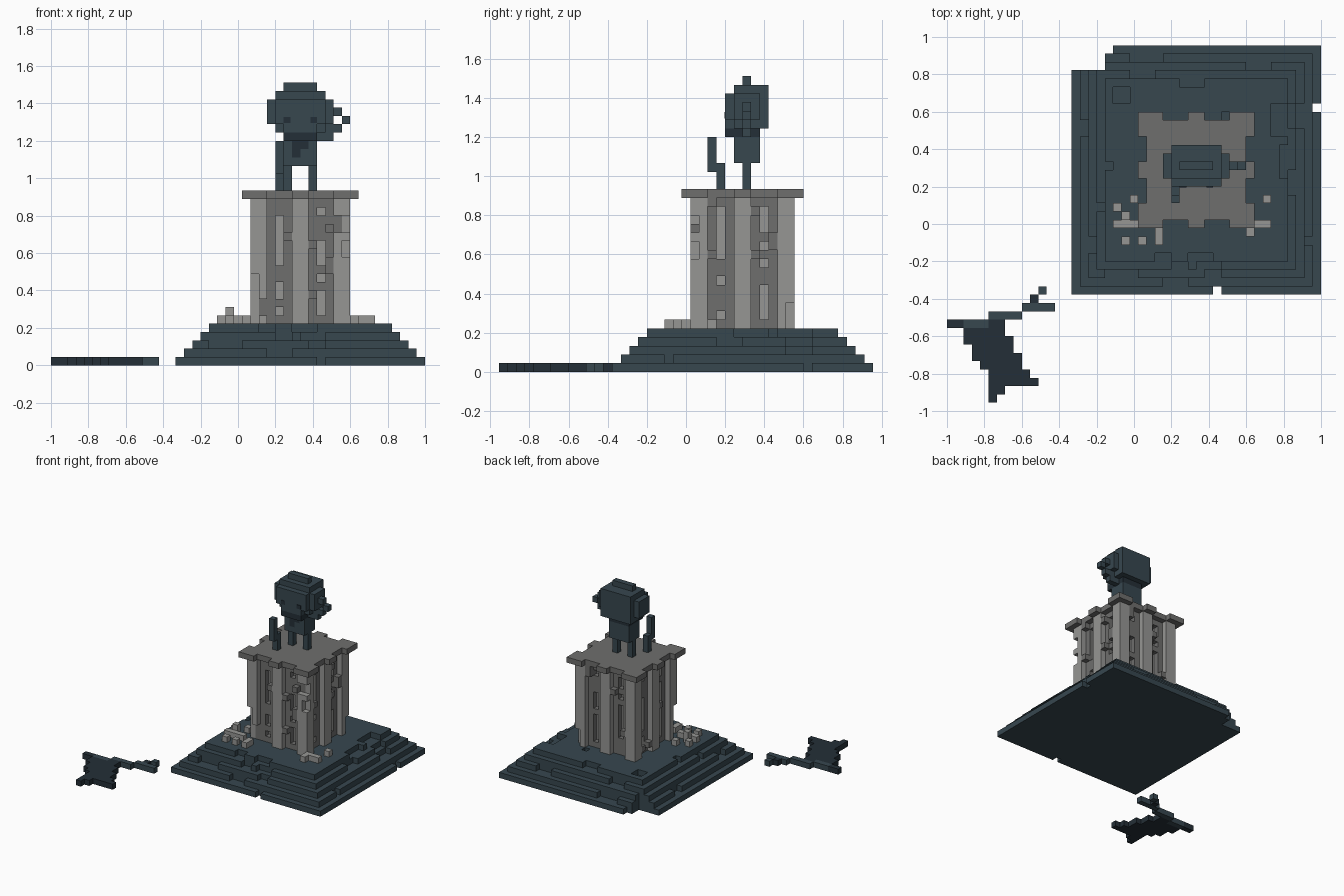
import bpy, bmesh, random

if "Cube" in bpy.data.objects:
    bpy.data.objects.remove(bpy.data.objects["Cube"])
random.seed(4)
V = 2 / 45                      # size of one cube
X0, Y0 = -1.0, -21.5 * V        # grid origin


def material(name, rgb):
    lin = [((c / 255 + 0.055) / 1.055) ** 2.4 for c in rgb]
    m = bpy.data.materials.new(name)
    m.diffuse_color = (*lin, 1)
    m.use_nodes = True
    m.node_tree.nodes["Principled BSDF"].inputs["Base Color"].default_value = m.diffuse_color
    return m


MATS = [material("slate", (55, 71, 79)), material("dark slate", (36, 47, 55)),
        material("light stone", (150, 150, 148)), material("dark stone", (110, 110, 109))]
SLATE, DARK, LIGHT, STONE = range(4)
SIDES = [((1, 0, 0), [(1, 0, 0), (1, 1, 0), (1, 1, 1), (1, 0, 1)]),
         ((-1, 0, 0), [(0, 1, 0), (0, 0, 0), (0, 0, 1), (0, 1, 1)]),
         ((0, 1, 0), [(1, 1, 0), (0, 1, 0), (0, 1, 1), (1, 1, 1)]),
         ((0, -1, 0), [(0, 0, 0), (1, 0, 0), (1, 0, 1), (0, 0, 1)]),
         ((0, 0, 1), [(0, 0, 1), (1, 0, 1), (1, 1, 1), (0, 1, 1)]),
         ((0, 0, -1), [(0, 1, 0), (1, 1, 0), (1, 0, 0), (0, 0, 0)])]


def box(x, y, z):
    """All cells in three half-open ranges."""
    return [(i, j, k) for i in range(*x) for j in range(*y) for k in range(*z)]


def fill(cells, x, y, z, mat):
    cells.update(dict.fromkeys(box(x, y, z), mat))


def cut(cells, x, y, z):
    for c in box(x, y, z):
        cells.pop(c, None)


def build(name, cells):
    """Turn cubes into one mesh with only the outer faces."""
    bm = bmesh.new()
    verts = {}
    for c, mat in cells.items():
        for d, corners in SIDES:
            if tuple(a + b for a, b in zip(c, d)) in cells:
                continue
            loop = []
            for q in corners:
                p = tuple(a + b for a, b in zip(c, q))
                if p not in verts:
                    verts[p] = bm.verts.new((X0 + p[0] * V, Y0 + p[1] * V, p[2] * V))
                loop.append(verts[p])
            bm.faces.new(loop).material_index = mat
    me = bpy.data.meshes.new(name)
    bm.to_mesh(me)
    bm.free()
    for m in MATS:
        me.materials.append(m)
    ob = bpy.data.objects.new(name, me)
    bpy.context.collection.objects.link(ob)
    return ob


# stepped base, worn and chipped
base = {}
for k in range(5):
    fill(base, (15 + k, 45 - k), (13 + k, 43 - k), (k, k + 1), SLATE)
cut(base, (15, 19), (40, 43), (0, 5))
cut(base, (15, 20), (42, 43), (0, 5))
cut(base, (44, 45), (35, 36), (0, 1))
cut(base, (32, 33), (13, 14), (0, 1))
cut(base, (29, 32), (17, 18), (4, 5))
cut(base, (30, 33), (16, 17), (3, 4))
cut(base, (31, 33), (15, 16), (2, 3))
cut(base, (39, 41), (32, 36), (4, 5))
cut(base, (41, 42), (33, 36), (3, 4))
cut(base, (33, 34), (34, 35), (4, 5))
cut(base, (20, 22), (36, 38), (4, 5))
for k in range(1, 5):           # short chipped runs along the step edges
    for side in range(4):
        s = random.randint(4, 22)
        r, e = (s, s + random.randint(1, 4)), (k, 29 - k)[side % 2]
        x, y = (r, (e, e + 1)) if side < 2 else ((e, e + 1), r)
        cut(base, (15 + x[0], 15 + x[1]), (13 + y[0], 13 + y[1]), (k, k + 1))
build("stepped_base", base)

# fluted column: ridges, dark recesses and light deep flutes
PROFILE = "RRDFDRRDFDRR"
DEPTH = {"R": 0, "D": 1, "F": 2}
column = {}
fill(column, (24, 36), (22, 34), (5, 20), LIGHT)


def wall(side, a, depth):
    """Column cell address on one of the four sides."""
    return [(24 + a, 22 + depth), (35 - depth, 22 + a),
            (24 + a, 33 - depth), (24 + depth, 22 + a)][side]


for side in range(4):
    for a, t in enumerate(PROFILE):
        for k in range(5, 20):
            for d in range(DEPTH[t]):
                column.pop((*wall(side, a, d), k), None)
            if t == "D":
                column[(*wall(side, a, 1), k)] = STONE
            if t == "F" and (k in (5, 19) or random.random() < 0.25):
                column[(*wall(side, a, 1), k)] = STONE
            if t == "D" and random.random() < 0.07:
                column[(*wall(side, a, 0), k)] = STONE
# broken corners and chips
cut(column, (24, 25), (22, 23), (5, 11))
cut(column, (24, 26), (22, 23), (5, 8))
cut(column, (35, 36), (22, 23), (13, 15))
cut(column, (34, 36), (22, 23), (16, 18))
cut(column, (35, 36), (33, 34), (5, 8))
for c in box((25, 26), (23, 24), (5, 10)) + box((34, 35), (23, 24), (12, 18)):
    column[c] = STONE
build("fluted_column", column)

# column cap with notches over the flutes
cap = {}
fill(cap, (23, 37), (21, 35), (20, 21), STONE)
for a in (3, 8):
    for e in (0, 13):
        cut(cap, (23 + a, 26 + a), (21 + e, 22 + e), (20, 21))
        cut(cap, (23 + e, 24 + e), (21 + a, 24 + a), (20, 21))
build("column_cap", cap)

# fallen rubble
rubble = {}
for i, j in [(20, 23), (21, 22), (22, 24), (20, 21), (21, 21), (22, 21), (23, 21), (21, 19),
             (23, 19), (25, 19), (25, 20), (38, 24), (36, 21), (37, 21), (38, 21), (36, 20)]:
    rubble[(i, j, 5)] = LIGHT
rubble[(21, 22, 6)] = LIGHT
build("rubble", rubble)

# statue legs, body and collar
body = {}
fill(body, (28, 29), (28, 29), (21, 24), SLATE)
fill(body, (31, 32), (28, 29), (21, 24), SLATE)
fill(body, (28, 32), (27, 30), (24, 28), SLATE)
fill(body, (28, 32), (27, 30), (27, 28), DARK)
fill(body, (28, 32), (26, 27), (27, 28), DARK)
fill(body, (29, 31), (27, 28), (26, 27), DARK)
fill(body, (29, 30), (27, 28), (25, 26), DARK)
build("statue_body", body)

# bent arm hanging in front
arm = {}
fill(arm, (27, 28), (24, 25), (23, 27), SLATE)
fill(arm, (27, 28), (25, 26), (21, 24), SLATE)
build("broken_arm", arm)

# rounded head with a curl of hair
head = {}
fill(head, (27, 33), (27, 31), (28, 29), SLATE)
fill(head, (28, 32), (26, 31), (28, 29), SLATE)
fill(head, (27, 33), (26, 31), (29, 32), SLATE)
fill(head, (26, 34), (27, 30), (29, 32), SLATE)
fill(head, (27, 33), (27, 31), (32, 33), SLATE)
fill(head, (28, 32), (28, 29), (33, 34), SLATE)
for i, k in [(34, 30), (35, 29), (34, 28), (33, 28), (33, 27), (32, 27)]:
    head[(i, 28, k)] = SLATE
build("statue_head", head)

# eyes
for name, i in (("eye_left", 28), ("eye_right", 31.2)):
    bpy.ops.mesh.primitive_cube_add(size=1, location=(X0 + (i + .4) * V, Y0 + 26 * V, 29.5 * V))
    eye = bpy.context.object
    eye.name = name
    eye.scale = (.8 * V, .008, .7 * V)
    eye.data.materials.append(MATS[DARK])

# fallen flag: pole and cloth
pole = {}
for j, a, b, m in [(13, 11, 12, SLATE), (12, 10, 11, DARK), (11, 9, 13, SLATE),
                   (10, 5, 9, SLATE), (9, 0, 5, SLATE)]:
    fill(pole, (a, b), (j, j + 1), (0, 1), m)
fill(pole, (0, 2), (9, 10), (0, 1), DARK)
build("flag_pole", pole)
cloth = {}
ROWS = [(5, 6), (5, 7), (5, 11), (5, 10), (4, 9), (3, 9), (3, 8), (2, 8), (2, 7), (5, 7)]
for j, r in enumerate(ROWS):
    fill(cloth, r, (j, j + 1), (0, 1), DARK)
build("flag_cloth", cloth)
